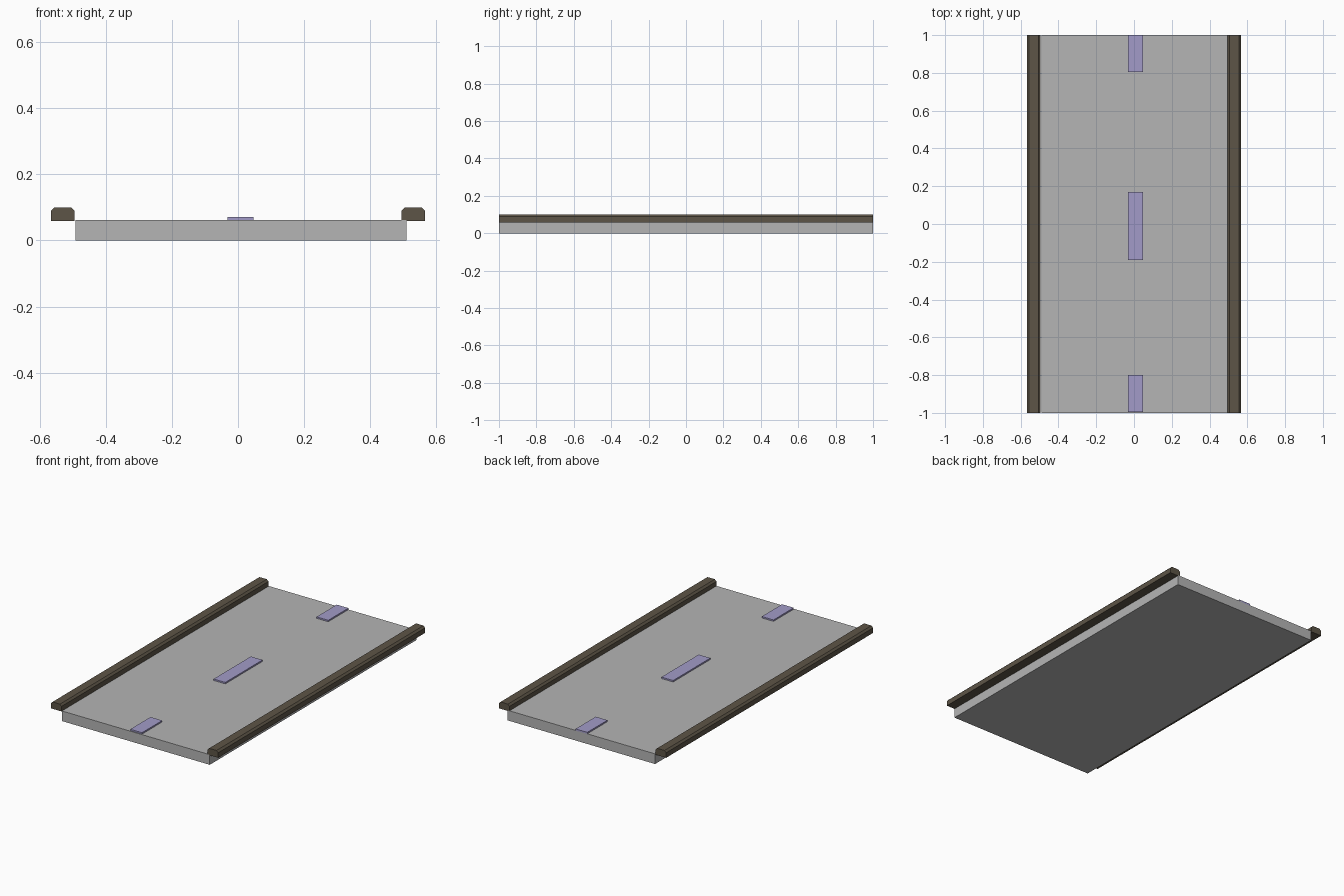
import bpy

cube = bpy.data.objects.get("Cube")
if cube:
    bpy.data.objects.remove(cube, do_unlink=True)


def make_material(name, rgb):
    mat = bpy.data.materials.new(name)
    mat.use_nodes = True
    colour = (*rgb, 1)
    mat.diffuse_color = colour
    mat.node_tree.nodes["Principled BSDF"].inputs["Base Color"].default_value = colour
    return mat


def extrude_profile(name, profile, y0, y1, mat):
    """Sweep a counter-clockwise (x, z) outline along y."""
    n = len(profile)
    verts = [(x, y, z) for y in (y0, y1) for x, z in profile]
    faces = [list(range(n)), list(range(2 * n - 1, n - 1, -1))]
    faces += [[(i + 1) % n, i, n + i, n + (i + 1) % n] for i in range(n)]
    mesh = bpy.data.meshes.new(name)
    mesh.from_pydata(verts, [], faces)
    mesh.materials.append(mat)
    obj = bpy.data.objects.new(name, mesh)
    bpy.context.collection.objects.link(obj)
    return obj


def box_profile(x0, x1, z0, z1):
    return [(x0, z0), (x1, z0), (x1, z1), (x0, z1)]


asphalt = make_material("road grey", (0.46, 0.46, 0.46))
paint = make_material("lane lavender", (0.36, 0.33, 0.58))
stone = make_material("kerb brown", (0.11, 0.09, 0.063))

# Road slab, slightly off-centre
ROAD_TOP = 0.062
extrude_profile("road_slab", box_profile(-0.491, 0.509, 0, ROAD_TOP), -1, 1, asphalt)

# Raised lane dashes
dashes = {"front": (-0.995, -0.8), "middle": (-0.19, 0.17), "back": (0.805, 1.0)}
for place, (y0, y1) in dashes.items():
    extrude_profile(f"lane_dash_{place}",
                    box_profile(-0.032, 0.047, ROAD_TOP - 0.003, 0.071), y0, y1, paint)

# Kerbs with chamfered top edges
W, LOW, TOP, C = 0.036, 0.058, 0.1, 0.011
kerb = [(-W, LOW), (W, LOW), (W, TOP - C), (W - C, TOP), (C - W, TOP), (-W, TOP - C)]
for side, cx in (("left", 0.53), ("right", -0.53)):
    extrude_profile(f"kerb_{side}", [(cx + x, z) for x, z in kerb], -1, 1, stone)
